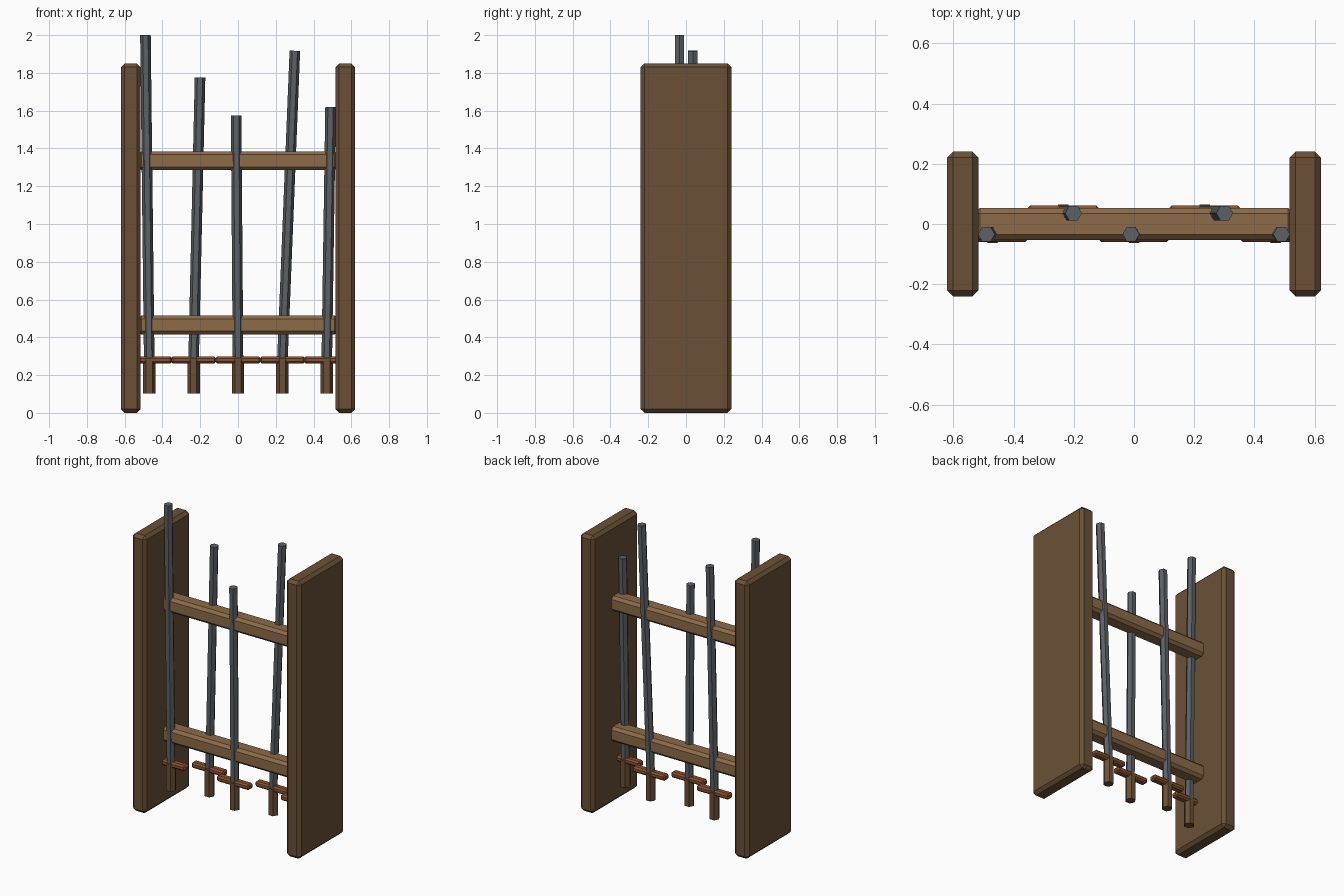
import bpy, bmesh, math
from mathutils import Vector, Matrix

if "Cube" in bpy.data.objects:
    bpy.data.objects.remove(bpy.data.objects["Cube"])


def material(name, rgb):
    m = bpy.data.materials.new(name)
    m.diffuse_color = (*rgb, 1)
    m.use_nodes = True
    m.node_tree.nodes["Principled BSDF"].inputs["Base Color"].default_value = m.diffuse_color
    return m


DARK_WOOD = material("dark wood", (0.147, 0.081, 0.037))
LIGHT_WOOD = material("light wood", (0.262, 0.147, 0.063))
STEEL = material("steel", (0.107, 0.119, 0.130))
COPPER = material("copper", (0.262, 0.085, 0.030))


def finish(bm, name, mat):
    mesh = bpy.data.meshes.new(name)
    bm.to_mesh(mesh)
    bm.free()
    mesh.materials.append(mat)
    ob = bpy.data.objects.new(name, mesh)
    bpy.context.collection.objects.link(ob)
    return ob


def box(name, centre, size, bevel, mat):
    """Box with every edge chamfered."""
    bm = bmesh.new()
    bmesh.ops.create_cube(bm, size=1)
    bmesh.ops.scale(bm, vec=size, verts=bm.verts)
    bmesh.ops.bevel(bm, geom=bm.edges[:], offset=bevel, segments=1,
                    affect='EDGES', profile=0.5)
    bmesh.ops.translate(bm, vec=centre, verts=bm.verts)
    return finish(bm, name, mat)


def hex_rod(name, start, end, radius, mat):
    """Six-sided rod between two points, corners facing left and right."""
    start, end = Vector(start), Vector(end)
    axis = end - start
    lean = math.atan2(axis.x, axis.z)
    place = (Matrix.Translation((start + end) / 2)
             @ Matrix.Rotation(lean, 4, 'Y')
             @ Matrix.Rotation(math.radians(90), 4, 'Z'))
    bm = bmesh.new()
    bmesh.ops.create_cone(bm, cap_ends=True, segments=6, radius1=radius,
                          radius2=radius, depth=axis.length, matrix=place)
    return finish(bm, name, mat)


# Side boards
for side, label in ((-1, "left"), (1, "right")):
    box(f"{label}_side_board", (side * 0.568, 0, 0.925),
        (0.105, 0.48, 1.85), 0.02, DARK_WOOD)

# Cross rails, set into the boards
for z, label in ((0.465, "lower"), (1.335, "upper")):
    box(f"{label}_rail", (0, 0, z), (1.06, 0.106, 0.10), 0.018, LIGHT_WOOD)

# Swords: lean at the tip and tip height, alternating front and back of the rails
swords = [(-0.02, 2.0), (0.034, 1.775), (-0.01, 1.575), (0.066, 1.917), (0.02, 1.62)]
for i, (lean, top) in enumerate(swords):
    x = (i - 2) * 0.235
    y = -0.034 if i % 2 == 0 else 0.036
    hex_rod(f"blade_{i + 1}", (x, y, 0.28), (x + lean, y, top), 0.028, STEEL)
    hex_rod(f"grip_{i + 1}", (x, y, 0.103), (x, y, 0.283), 0.033, DARK_WOOD)
    box(f"guard_{i + 1}", (x, y, 0.28), (0.24, 0.05, 0.038), 0.01, COPPER)
